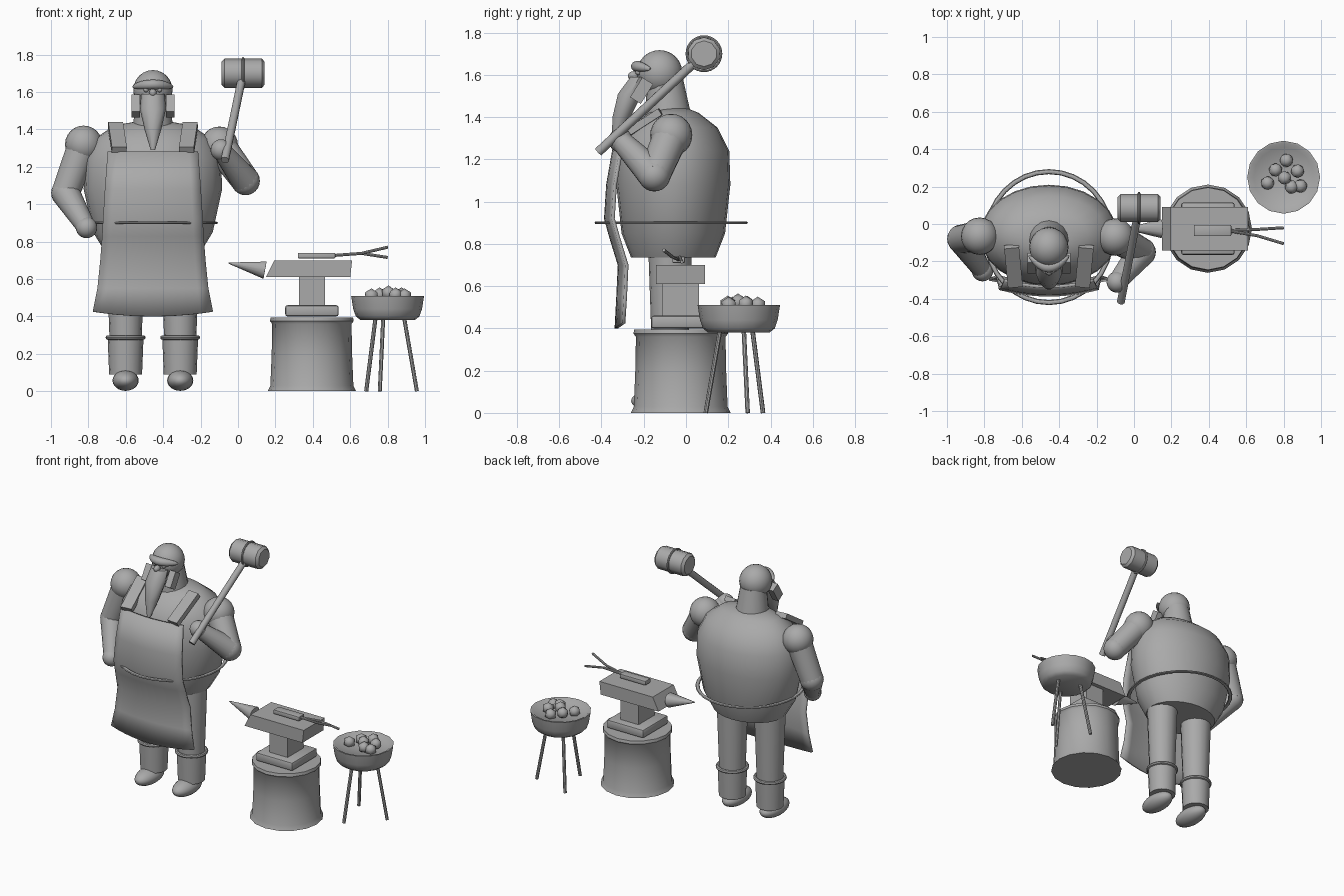
import bpy, bmesh, math
from mathutils import Vector, Matrix

cube = bpy.data.objects.get("Cube")
if cube:
    bpy.data.objects.remove(cube, do_unlink=True)

GREY = (0.4, 0.4, 0.4, 1)
mat = bpy.data.materials.new("plain_grey")
mat.use_nodes = True
mat.diffuse_color = GREY
mat.node_tree.nodes["Principled BSDF"].inputs["Base Color"].default_value = GREY
parts = []
MX = -0.455  # centre line of the figure


def finish(name, bm):
    bmesh.ops.recalc_face_normals(bm, faces=bm.faces)
    me = bpy.data.meshes.new(name)
    bm.to_mesh(me)
    bm.free()
    ob = bpy.data.objects.new(name, me)
    bpy.context.collection.objects.link(ob)
    me.materials.append(mat)
    parts.append(ob)
    return ob


def loft(name, rings, sides=20):
    """Stack of horizontal ellipses: (x, y, z, rx, ry)."""
    bm = bmesh.new()
    loops = []
    for x, y, z, rx, ry in rings:
        angles = [math.tau * i / sides for i in range(sides)]
        loops.append([bm.verts.new((x + rx * math.cos(a), y + ry * math.sin(a), z)) for a in angles])
    for lo, hi in zip(loops, loops[1:]):
        for i in range(sides):
            j = (i + 1) % sides
            bm.faces.new((lo[i], lo[j], hi[j], hi[i]))
    bm.faces.new(loops[0])
    bm.faces.new(loops[-1])
    return finish(name, bm)


def rod(name, p, q, r1, r2=None, sides=12):
    p, q = Vector(p), Vector(q)
    d = q - p
    m = Matrix.Translation((p + q) / 2) @ d.to_track_quat("Z", "Y").to_matrix().to_4x4()
    bm = bmesh.new()
    bmesh.ops.create_cone(bm, cap_ends=True, segments=sides, radius1=r1,
                          radius2=r1 if r2 is None else r2, depth=d.length, matrix=m)
    return finish(name, bm)


def ball(name, c, r):
    if not isinstance(r, tuple):
        r = (r, r, r)
    bm = bmesh.new()
    bmesh.ops.create_uvsphere(bm, u_segments=20, v_segments=12, radius=1,
                              matrix=Matrix.Translation(c) @ Matrix.Diagonal((*r, 1)))
    return finish(name, bm)


def box(name, c, size, rot=None, bevel=0):
    m = Matrix.Translation(c) @ (rot or Matrix.Identity(4)) @ Matrix.Diagonal((*size, 1))
    bm = bmesh.new()
    bmesh.ops.create_cube(bm, size=1, matrix=m)
    if bevel:
        bmesh.ops.bevel(bm, geom=bm.edges[:], offset=bevel, segments=2, affect="EDGES", profile=0.5)
    return finish(name, bm)


def ring(name, c, rx, ry, tube, height):
    bpy.ops.mesh.primitive_torus_add(location=c, major_radius=1, minor_radius=tube / rx,
                                     major_segments=32, minor_segments=8)
    ob = bpy.context.object
    ob.name = name
    ob.scale = (rx, ry, height / tube * rx)
    ob.data.materials.append(mat)
    parts.append(ob)
    return ob


# Torso, neck and head
loft("torso", [(MX, -0.06, z, rx, ry) for z, rx, ry in (
    (0.735, 0.25, 0.20), (0.85, 0.32, 0.245), (1.08, 0.37, 0.27), (1.24, 0.365, 0.265),
    (1.35, 0.31, 0.21), (1.42, 0.21, 0.12), (1.44, 0.1, 0.07))], 24)
rod("neck", (MX, -0.085, 1.4), (MX, -0.1, 1.58), 0.11, 0.085, 16)
ball("head", (MX, -0.125, 1.61), (0.105, 0.108, 0.107))
loft("beard", [(MX, y, z, rx, ry) for z, y, rx, ry in (
    (1.29, -0.34, 0.012, 0.012), (1.40, -0.305, 0.045, 0.045),
    (1.51, -0.265, 0.07, 0.06), (1.59, -0.22, 0.062, 0.045))], 10)
ball("nose", (MX, -0.25, 1.595), (0.02, 0.025, 0.022))
for side, s in (("right", -1), ("left", 1)):
    ball(side + "_eye", (MX + s * 0.036, -0.225, 1.612), 0.014)
    box(side + "_whisker", (MX + s * 0.092, -0.21, 1.525), (0.045, 0.06, 0.11),
        Matrix.Rotation(math.radians(-32), 4, "X"))

# Brow bent around the forehead
brow = ball("brow", (MX, 0, 1.64), (0.11, 0.03, 0.026))
for v in brow.data.vertices:
    u = (v.co.x - MX) / 0.11
    v.co.y += -0.23 + 0.06 * u * u
    v.co.z -= 0.012 * u * u

# Legs and boots
for side, s in (("right", -1), ("left", 1)):
    x = MX + s * 0.146
    rod(side + "_leg", (x, -0.075, 0.25), (x, -0.075, 0.82), 0.085, 0.105, 16)
    rod(side + "_boot", (x, -0.075, 0.09), (x, -0.075, 0.29), 0.088, 0.096, 16)
    ring(side + "_boot_cuff", (x, -0.075, 0.287), 0.095, 0.095, 0.012, 0.012)
    ball(side + "_shoe", (x, -0.125, 0.057), (0.07, 0.135, 0.055))

# Apron: curved sheet following the belly
bm = bmesh.new()
N = 10
rows = []
for z, half, y in ((0.40, 0.32, -0.33), (0.55, 0.295, -0.322), (0.70, 0.28, -0.315), (0.83, 0.27, -0.355),
                   (0.92, 0.265, -0.38), (1.08, 0.255, -0.37), (1.28, 0.24, -0.335)):
    us = [2 * i / N - 1 for i in range(N + 1)]
    rows.append([bm.verts.new((MX + half * u, y + 0.035 * u * u, z + (0.025 * u * u if z < 0.5 else 0)))
                 for u in us])
for a, b in zip(rows, rows[1:]):
    for i in range(N):
        bm.faces.new((a[i], a[i + 1], b[i + 1], b[i]))
apron = finish("apron", bm)
solid = apron.modifiers.new("thickness", "SOLIDIFY")
solid.thickness = 0.016
solid.offset = 0
ring("belt", (MX, -0.07, 0.9), 0.335, 0.35, 0.013, 0.007)

# Shoulder straps
for side, s in (("right", -1), ("left", 1)):
    top = Vector((MX + s * 0.20, -0.12, 1.425))
    low = Vector((MX + s * 0.18, -0.33, 1.29))
    rot = (top - low).to_track_quat("Y", "Z").to_matrix().to_4x4()
    box(side + "_strap", (top + low) / 2, (0.08, (top - low).length, 0.035), rot)


# Arms
def arm(side, shoulder, elbow, hand):
    shoulder, elbow, hand = Vector(shoulder), Vector(elbow), Vector(hand)
    ball(side + "_shoulder", shoulder, 0.1)
    rod(side + "_upper_arm", shoulder, elbow, 0.085, 0.076, 16)
    ball(side + "_elbow", elbow, 0.077)
    rod(side + "_forearm", elbow, hand, 0.077, 0.05, 16)
    ball(side + "_hand", hand, 0.057)


arm("right", (-0.825, -0.065, 1.32), (-0.922, -0.08, 1.06), (-0.81, -0.25, 0.875))
arm("left", (-0.1, -0.07, 1.315), (0.04, -0.15, 1.125), (-0.09, -0.31, 1.29))

# Raised hammer
rod("hammer_handle", (-0.07, -0.415, 1.235), (0.027, 0.085, 1.70), 0.022, sides=10)
head = rod("hammer_head", (-0.088, 0.085, 1.70), (0.143, 0.085, 1.70), 0.078, sides=10)
bev = head.modifiers.new("soft_rim", "BEVEL")
bev.width = 0.016
bev.limit_method = "ANGLE"
bev.angle_limit = math.radians(60)
band = ring("hammer_band", (0.027, 0.085, 1.70), 0.08, 0.08, 0.007, 0.007)
band.rotation_euler.y = math.pi / 2

# Tree stump
AX, AY = 0.395, -0.025
loft("stump", [(AX, AY, z, r, r) for z, r in (
    (0, 0.236), (0.03, 0.222), (0.2, 0.215), (0.36, 0.212), (0.375, 0.224), (0.395, 0.22))], 16)

# Anvil
box("anvil_base", (AX, AY, 0.43), (0.285, 0.28, 0.06), bevel=0.012)
box("anvil_waist", (AX, AY, 0.535), (0.14, 0.175, 0.16))
bm = bmesh.new()
profile = [bm.verts.new((x, AY - 0.116, z)) for x, z in ((0.15, 0.61), (0.6, 0.61), (0.61, 0.70), (0.195, 0.70))]
face = bm.faces.new(profile)
out = bmesh.ops.extrude_face_region(bm, geom=[face])
bmesh.ops.translate(bm, vec=(0, 0.232, 0), verts=[e for e in out["geom"] if isinstance(e, bmesh.types.BMVert)])
finish("anvil_body", bm)
horn = rod("anvil_horn", (0.145, AY, 0.65), (-0.05, AY, 0.685), 0.05, 0.003, 16)
for v in horn.data.vertices:
    v.co.z = min(v.co.z, 0.693)

# Hot bar and tongs
box("hot_bar", (0.42, -0.035, 0.725), (0.2, 0.06, 0.03), bevel=0.005)
for side, y, z in (("front", -0.105, 0.77), ("back", -0.02, 0.715)):
    mid = (0.66, -0.035 + (y + 0.035) * 0.4, 0.737)
    rod(side + "_tong_jaw", (0.5, -0.035, 0.725), mid, 0.008, sides=8)
    rod(side + "_tong_handle", mid, (0.8, y, z), 0.008, sides=8)

# Brazier with coals
BX, BY = 0.80, 0.25
loft("brazier_bowl", [(BX, BY, z, r, r) for z, r in (
    (0.38, 0.145), (0.4, 0.17), (0.44, 0.184), (0.51, 0.195), (0.51, 0.184), (0.49, 0.16), (0.485, 0.02))], 16)
for i in range(3):
    a = math.radians(15 + 120 * i)
    c, s = math.cos(a), math.sin(a)
    rod("brazier_leg_%d" % (i + 1), (BX + 0.162 * c, BY + 0.162 * s, 0),
        (BX + 0.09 * c, BY + 0.09 * s, 0.40), 0.011, sides=8)
for i, (x, y, z) in enumerate(((0.815, 0.34, 0.51), (0.757, 0.289, 0.515), (0.714, 0.219, 0.51),
                               (0.805, 0.246, 0.525), (0.874, 0.283, 0.515), (0.842, 0.198, 0.515),
                               (0.89, 0.203, 0.51))):
    bm = bmesh.new()
    bmesh.ops.create_icosphere(bm, subdivisions=1, radius=0.04,
                               matrix=Matrix.Translation((x, y, z)) @ Matrix.Rotation(i, 4, "Z"))
    finish("coal_%d" % (i + 1), bm)

# Smooth shading with sharp edges kept
bpy.ops.object.select_all(action="DESELECT")
for ob in parts:
    ob.select_set(True)
bpy.context.view_layer.objects.active = parts[0]
bpy.ops.object.shade_smooth_by_angle(angle=math.radians(43))
